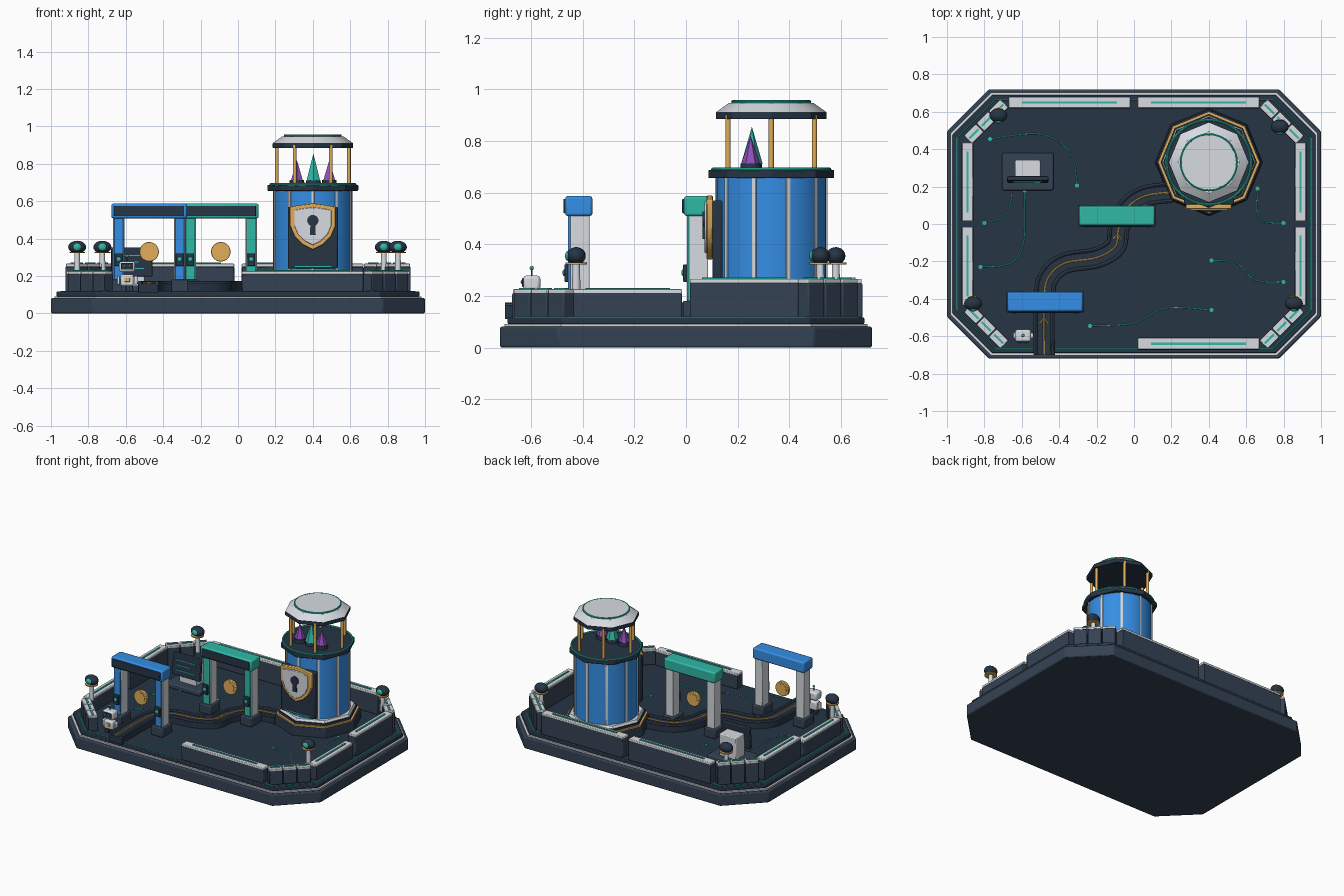
import bpy, bmesh, math
from mathutils import Vector, Matrix, Euler

if "Cube" in bpy.data.objects:
    bpy.data.objects.remove(bpy.data.objects["Cube"])

COL = {"navy": (.02, .035, .06), "slate": (.035, .055, .09), "white": (.68, .71, .75), "teal": (.03, .48, .38),
       "blue": (.035, .27, .78), "gold": (.75, .42, .1), "purple": (.28, .08, .5)}
MATS = {}
for k, c in COL.items():
    MATS[k] = bpy.data.materials.new(k)
    MATS[k].diffuse_color = (*c, 1)


def finish(name, bm, col, bevel=0, smooth=True):
    bmesh.ops.recalc_face_normals(bm, faces=bm.faces[:])
    me = bpy.data.meshes.new(name)
    bm.to_mesh(me)
    bm.free()
    ob = bpy.data.objects.new(name, me)
    bpy.context.collection.objects.link(ob)
    me.materials.append(MATS[col])
    if bevel:
        m = ob.modifiers.new("bevel", "BEVEL")
        m.width, m.segments, m.limit_method = bevel, 2, "ANGLE"
    if smooth:
        me.shade_smooth()
        me.set_sharp_from_angle(angle=math.radians(35))
    return ob


def box(name, loc, size, col, bevel=.004, rot=0, tilt=0):
    bm = bmesh.new()
    bmesh.ops.create_cube(bm, size=1, matrix=Matrix.Translation(loc) @ Euler((tilt, 0, rot)).to_matrix().to_4x4()
                          @ Matrix.Diagonal((*size, 1)))
    return finish(name, bm, col, bevel)


def cyl(name, loc, r1, r2, h, col, n=32, axis="Z", bevel=0):
    bm = bmesh.new()
    rot = Matrix.Rotation(math.pi / 2, 4, "X") if axis == "Y" else Matrix()
    bmesh.ops.create_cone(bm, cap_ends=True, segments=n, radius1=r1, radius2=r2, depth=h,
                          matrix=Matrix.Translation(loc) @ rot)
    return finish(name, bm, col, bevel)


def ball(name, loc, size, col):
    bm = bmesh.new()
    bmesh.ops.create_uvsphere(bm, u_segments=20, v_segments=12, radius=1,
                              matrix=Matrix.Translation(loc) @ Matrix.Diagonal((*size, 1)))
    return finish(name, bm, col)


def prism(name, pts, a, b, col, axis="Z", bevel=0):
    """Extrude an outline from a to b along Z (plan) or Y (elevation)."""
    bm = bmesh.new()
    put = (lambda p, t: (p[0], p[1], t)) if axis == "Z" else (lambda p, t: (p[0], t, p[1]))
    lo, hi = ([bm.verts.new(put(p, t)) for p in pts] for t in (a, b))
    bm.faces.new(lo)
    bm.faces.new(hi)
    for i in range(len(pts)):
        j = (i + 1) % len(pts)
        bm.faces.new((lo[i], lo[j], hi[j], hi[i]))
    return finish(name, bm, col, bevel)


def sweep(name, path, profile, col, closed=False):
    """Sweep an (across, up) profile along a plan path."""
    bm, n, rows = bmesh.new(), len(path), []
    for i, p in enumerate(path):
        p = Vector(p)
        a = Vector(path[i - 1]) if i or closed else p
        b = Vector(path[(i + 1) % n]) if i < n - 1 or closed else p
        d = (b - a).normalized()
        rows.append([bm.verts.new((p.x + d.y * u, p.y - d.x * u, v)) for u, v in profile])
    m = len(profile)
    for i in range(n if closed else n - 1):
        r, s = rows[i], rows[(i + 1) % n]
        for j in range(m):
            bm.faces.new((r[j], r[(j + 1) % m], s[(j + 1) % m], s[j]))
    if not closed:
        bm.faces.new(rows[0])
        bm.faces.new(rows[-1])
    return finish(name, bm, col)


def spline(pts, k=10):
    P = [Vector(p) for p in [pts[0], *pts, pts[-1]]]
    out = []
    for a, b, c, d in zip(P, P[1:], P[2:], P[3:]):
        for t in (i / k for i in range(k)):
            out.append(.5 * (2 * b + (c - a) * t + (2 * a - 5 * b + 4 * c - d) * t * t + (3 * b - a - 3 * c + d) * t ** 3))
    return out + [P[-1]]


def tube(u, z, r, n=8):
    return [(u + r * math.cos(i * math.tau / n), z + r * math.sin(i * math.tau / n)) for i in range(n)]


def circle(r, n=48, c=(0, 0)):
    return [(c[0] + r * math.cos(i * math.tau / n), c[1] + r * math.sin(i * math.tau / n)) for i in range(n)]


def plate(inset):
    x, y, c = 1 - inset, .72 - inset, .225 - inset * .586 + inset * .17
    return [(x, y - c), (x - c, y), (c - x, y), (-x, y - c), (-x, c - y), (c - x, -y), (x - c, -y), (x, c - y)]


# Stepped base
prism("base_slab", plate(0), 0, .082, "slate", bevel=.008)
prism("base_trim", plate(.018), .08, .092, "white")
prism("upper_deck", plate(.03), .09, .117, "navy", bevel=.005)
sweep("deck_edge_light", plate(.055), tube(0, .117, .004), "teal", True)


# Perimeter walls: low at the front, tall at the back
def wall(name, x, y, length, rot, top):
    box(name, (x, y, (.115 + top - .015) / 2), (length, .066, top - .13), "slate", .005, rot)
    box(name + "_cap", (x, y, top - .008), (length, .06, .018), "white", .004, rot)
    box(name + "_light", (x, y, top + .003), (length * .78, .012, .007), "teal", 0, rot)


for s in (-1, 1):
    wall("back_wall", s * .345, .65, .65, 0, .265)
    for f, top in ((-1, .225), (1, .265)):
        wall("side_wall", s * .89, f * .225, .42, math.pi / 2, top)
        for k in (-1, 0, 1):
            wall("corner_wall", s * (.79 + .066 * k), f * (.548 - .066 * k), .088, -s * f * math.pi / 4, top)
wall("front_wall", .345, -.64, .65, 0, .225)

# Corner lamps
for x, y in ((-.725, .58), (.78, .52), (-.86, -.425), (.855, -.425)):
    cyl("lamp_post", (x, y, .27), .017, .014, .12, "white", 16)
    cyl("lamp_disc", (x, y, .326), .042, .042, .007, "gold", 24)
    ball("lamp_head", (x, y, .355), (.048, .037, .034), "navy")
    ball("lamp_eye", (x, y - .03, .355), (.022, .013, .02), "teal")

# Winding path with rims and glowing centre line
route = spline([(-.48, -.7), (-.48, -.42), (-.46, -.29), (-.37, -.21), (-.2, -.18), (-.1, -.12), (-.08, -.02),
                (-.03, .09), (.06, .15), (.2, .17)])
sweep("path", route, [(-.052, .11), (.052, .11), (.052, .16), (-.052, .16)], "navy")
for s in (-1, 1):
    sweep("path_rim", route, tube(s * .046, .163, .011), "slate")
sweep("path_light", route, tube(0, .163, .005), "gold")
for i in (7, 57):
    p, d = route[i], (route[i + 1] - route[i]).normalized()
    q = Vector((d.y, -d.x))
    sweep("path_arrow", [p - d * .03 + q * .022, p, p - d * .03 - q * .022], tube(0, .164, .004), "gold")

# Floor circuit lines
for pts in ([(-.77, .455), (-.5, .48), (-.34, .38), (-.305, .205)], [(-.65, .2), (-.68, .05), (-.8, .005)],
            [(-.585, .18), (-.59, -.1), (-.66, -.21), (-.82, -.23)], [(.66, .19), (.66, .05), (.7, .01), (.8, .005)],
            [(.415, -.195), (.55, -.21), (.65, -.3), (.8, -.31)], [(-.235, -.545), (0, -.53), (.17, -.45), (.415, -.46)]):
    sweep("circuit_line", spline(pts), tube(0, .117, .003, 6), "teal")
    for p in (pts[0], pts[-1]):
        cyl("circuit_node", (*p, .119), .011, .011, .008, "teal", 16)


# Two gates, each with a floating coin
def gate(x, y, col):
    box("gate_lintel", (x, y, .548), (.405, .105, .078), col, .01)
    box("gate_sign", (x, y - .054, .548), (.375, .012, .056), "navy")
    for s in (-1, 1):
        px = x + s * .163
        box("gate_foot", (px, y, .148), (.09, .115, .065), "slate", .006)
        box("gate_post", (px, y + .004, .345), (.062, .074, .34), "white")
        box("gate_post_strip", (px, y - .036, .345), (.05, .012, .33), col)
        box("gate_lock", (px, y - .047, .288), (.042, .018, .068), "navy")
        ball("gate_lock_light", (px, y - .057, .29), (.013, .006, .013), "teal")
    cyl("coin", (x, y, .33), .052, .052, .02, "gold", 32, "Y", .003)
    for s in (-1, 1):
        ring = cyl("coin_face", (x, y + s * .0105, .33), .036, .036, .004, "gold", 32, "Y")


gate(-.475, -.415, "blue")
gate(-.092, .045, "teal")

# Vault tower
C = (.4, .33)
at = lambda z: (*C, z)
cyl("plinth", at(.147), .288, .28, .065, "navy", 8, bevel=.004)
cyl("plinth_gold", at(.184), .272, .272, .012, "gold", 8)
cyl("plinth_step", at(.197), .258, .258, .018, "navy", 8)
cyl("plinth_white", at(.213), .25, .24, .016, "white", 8)
cyl("tower_drum", at(.44), .212, .212, .45, "blue", 48)
for i in range(10):
    a = math.radians(18 + 36 * i)
    box("tower_rib", (C[0] + .211 * math.cos(a), C[1] + .211 * math.sin(a), .44), (.014, .016, .44), "white", .002, a)
cyl("tower_collar", at(.672), .244, .244, .032, "navy", 8, bevel=.004)
sweep("collar_light", circle(.226, c=C), tube(0, .69, .007), "teal", True)
for x, y in circle(.193, 6, C):
    cyl("lantern_pillar", (x, y, .79), .01, .01, .22, "gold", 12)
cyl("roof_rim", at(.898), .215, .215, .028, "navy", 8, bevel=.003)
cyl("roof_slope", at(.929), .213, .165, .034, "white", 8)
cyl("roof_top", at(.95), .15, .146, .012, "white", 48)
sweep("roof_light", circle(.149, c=C), tube(0, .952, .006), "teal", True)

# Crystals on the deck
for x, y, z, r, col in ((.315, .25, .82, .037, "purple"), (.403, .255, .855, .042, "teal"), (.488, .25, .82, .037, "purple")):
    cyl("crystal_base", (x, y, .698), .042, .038, .03, "navy", 12)
    cyl("crystal", (x, y, (z + .71) / 2), r, 0, z - .71, col, 6)

# Vault door, shield and keyhole
box("vault_door", (.4, .122, .405), (.268, .04, .33), "navy", .008)
box("door_sill_light", (.4, .1, .25), (.2, .01, .01), "teal", .002)
half = [(.06, .578), (.118, .568), (.118, .47), (.095, .415), (.05, .37)]
outline = [(0, .585), *half, (0, .345), *[(-x, z) for x, z in reversed(half)]]
shield = lambda k: [(.4 + x * k, .475 + (z - .475) * k) for x, z in outline]
prism("shield_border", shield(1.03), .08, .104, "gold", "Y", .004)
prism("shield_face", shield(.84), .072, .09, "white", "Y", .003)
cyl("keyhole_round", (.4, .07, .497), .03, .03, .012, "navy", 24, "Y")
prism("keyhole_slot", [(.388, .49), (.412, .49), (.416, .42), (.384, .42)], .064, .076, "navy", "Y")

# Control console
box("console_base", (-.568, .28, .133), (.275, .2, .035), "slate", .008)
box("console_cabinet", (-.568, .292, .225), (.135, .1, .16), "white", .006)
box("console_screen", (-.568, .238, .275), (.22, .024, .155), "navy", .005, 0, -.08)
for k, w in enumerate((.15, .11, .14)):
    box("screen_line", (-.568 - (.15 - w) / 2, .224 + .003 * (1 - k), .31 - k * .035), (w, .005, .006), "teal", 0)

# Small robot
rx, ry = -.593, -.597
for s in (-1, 1):
    box("robot_leg", (rx + s * .02, ry, .133), (.022, .03, .036), "slate")
    box("robot_arm", (rx + s * .047, ry, .178), (.016, .028, .048), "white", .005)
    ball("robot_eye", (rx + s * .014, ry - .039, .254), (.006, .004, .007), "teal")
box("robot_body", (rx, ry, .178), (.07, .05, .062), "white", .01)
box("robot_chest", (rx, ry - .026, .18), (.03, .006, .022), "gold", .002)
box("robot_head", (rx, ry, .25), (.084, .066, .058), "white", .012)
box("robot_face", (rx, ry - .033, .252), (.064, .008, .036), "navy", .003)
cyl("robot_antenna", (rx, ry, .29), .003, .003, .03, "slate", 8)
ball("robot_antenna_tip", (rx, ry, .308), (.008, .008, .008), "teal")

for m in bpy.data.materials:
    if m.users and not m.is_grease_pencil:
        m.use_nodes = True
        m.node_tree.nodes["Principled BSDF"].inputs["Base Color"].default_value = m.diffuse_color
